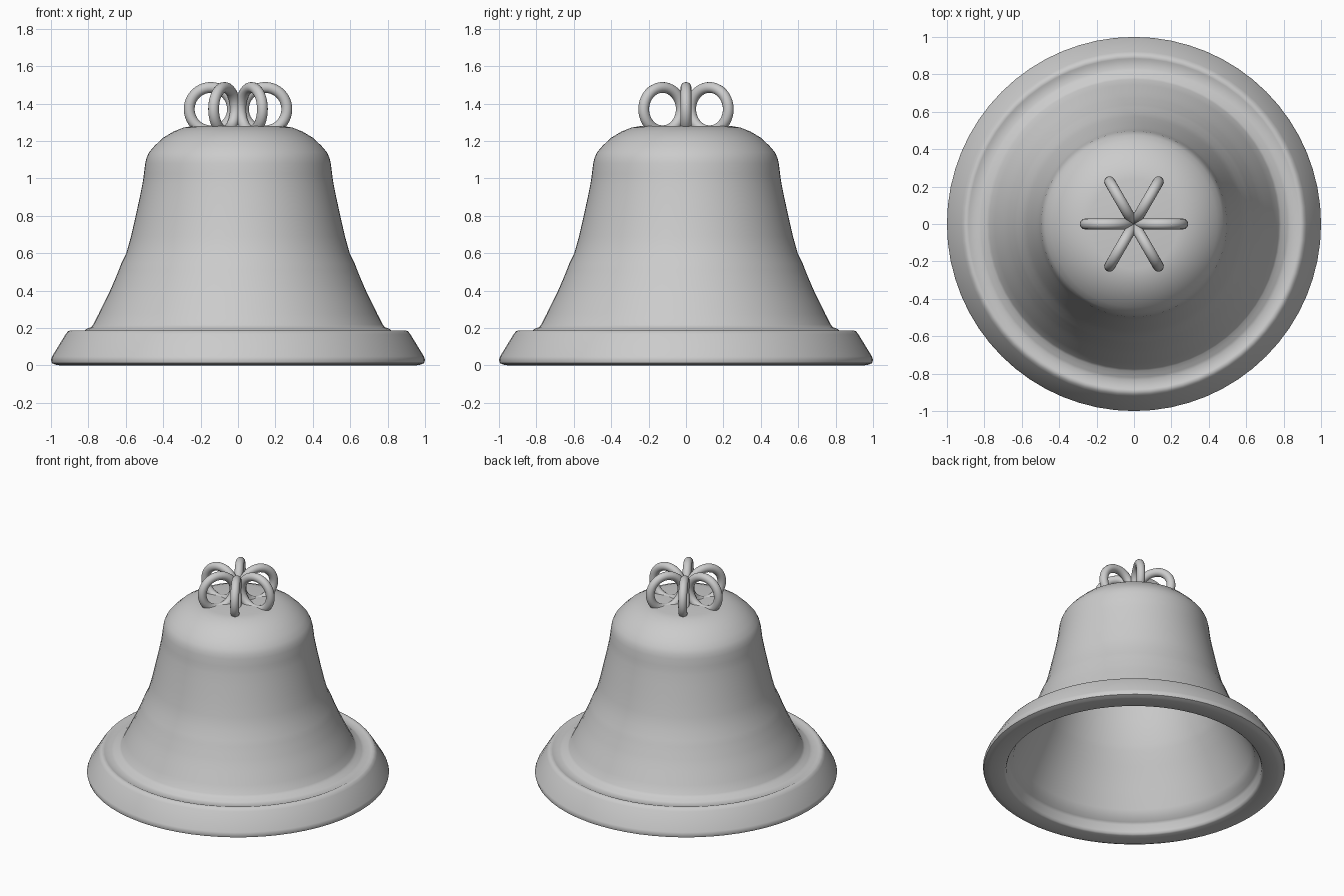
import bpy
import bmesh
import math
from mathutils import Matrix, Vector

cube = bpy.data.objects.get("Cube")
if cube:
    bpy.data.objects.remove(cube, do_unlink=True)

SEGMENTS = 64
LOOPS = 6

metal = bpy.data.materials.new("grey metal")
metal.use_nodes = True
colour = (0.6, 0.6, 0.6, 1)
metal.diffuse_color = colour
metal.node_tree.nodes["Principled BSDF"].inputs["Base Color"].default_value = colour


def finish(name, bm, angle):
    """Turn a bmesh into a smooth shaded object with the metal material."""
    bmesh.ops.recalc_face_normals(bm, faces=bm.faces)
    mesh = bpy.data.meshes.new(name)
    bm.to_mesh(mesh)
    bm.free()
    mesh.materials.append(metal)
    obj = bpy.data.objects.new(name, mesh)
    bpy.context.collection.objects.link(obj)
    bpy.ops.object.select_all(action="DESELECT")
    obj.select_set(True)
    bpy.context.view_layer.objects.active = obj
    bpy.ops.object.shade_smooth_by_angle(angle=math.radians(angle))
    return obj


def lathe(name, profile, angle):
    """Spin a radius/height profile around the z axis."""
    bm = bmesh.new()
    verts = [bm.verts.new((r, 0, z)) for r, z in profile]
    edges = [bm.edges.new(pair) for pair in zip(verts, verts[1:])]
    bmesh.ops.spin(bm, geom=verts + edges, cent=(0, 0, 0), axis=(0, 0, 1),
                   angle=math.tau, steps=SEGMENTS, use_duplicate=False)
    bmesh.ops.remove_doubles(bm, verts=bm.verts, dist=0.0005)
    return finish(name, bm, angle)


def torus(name, major, minor, placement):
    """Ring standing upright in the xz plane, then moved into place."""
    bm = bmesh.new()
    circle = bmesh.ops.create_circle(
        bm, segments=16, radius=minor,
        matrix=Matrix.Translation((major, 0, 0)))["verts"]
    edges = list({e for v in circle for e in v.link_edges})
    bmesh.ops.spin(bm, geom=circle + edges, cent=(0, 0, 0), axis=(0, 1, 0),
                   angle=math.tau, steps=40, use_duplicate=False)
    bmesh.ops.remove_doubles(bm, verts=bm.verts, dist=0.0005)
    bm.transform(placement)
    return finish(name, bm, 60)


# Hollow bell: crown, shoulder band, waist, ridged skirt and thick rim
crown = [(0, 1.28), (0.24, 1.28), (0.29, 1.272), (0.345, 1.25), (0.40, 1.217),
         (0.445, 1.175), (0.475, 1.14), (0.489, 1.11), (0.496, 1.08)]
waist = [(0.503, 1.025), (0.506, 1.0), (0.511, 0.97), (0.525, 0.9),
         (0.549, 0.79), (0.572, 0.69), (0.597, 0.6)]
skirt = [(0.624, 0.545), (0.639, 0.505), (0.655, 0.467), (0.672, 0.427),
         (0.686, 0.395), (0.706, 0.355), (0.745, 0.275), (0.774, 0.218)]
rim = [(0.786, 0.204), (0.805, 0.198), (0.82, 0.187), (0.835, 0.183),
       (0.875, 0.181), (0.885, 0.186), (0.897, 0.187), (0.91, 0.182),
       (0.922, 0.166), (0.994, 0.048), (1.0, 0.03), (0.995, 0.012),
       (0.97, 0.002), (0.95, 0), (0.86, 0)]
inside = [(0.85, 0.006), (0.843, 0.02), (0.838, 0.07), (0.825, 0.085),
          (0.8, 0.1), (0.775, 0.15), (0.72, 0.27), (0.655, 0.41),
          (0.608, 0.505), (0.595, 0.54), (0.571, 0.61), (0.547, 0.7),
          (0.5, 0.9), (0.48, 1.0), (0.469, 1.09), (0.43, 1.16),
          (0.385, 1.2), (0.335, 1.23), (0.24, 1.253), (0, 1.253)]
lathe("bell_body", crown + waist + skirt + rim + inside, 50)

# Six hanging loops fanned around the crown
for i in range(LOOPS):
    turn = Matrix.Rotation(math.tau * i / LOOPS, 4, "Z")
    move = Matrix.Translation(Vector((0.145, 0, 1.37)))
    torus(f"crown_loop_{i + 1}", 0.116, 0.029, turn @ move)
